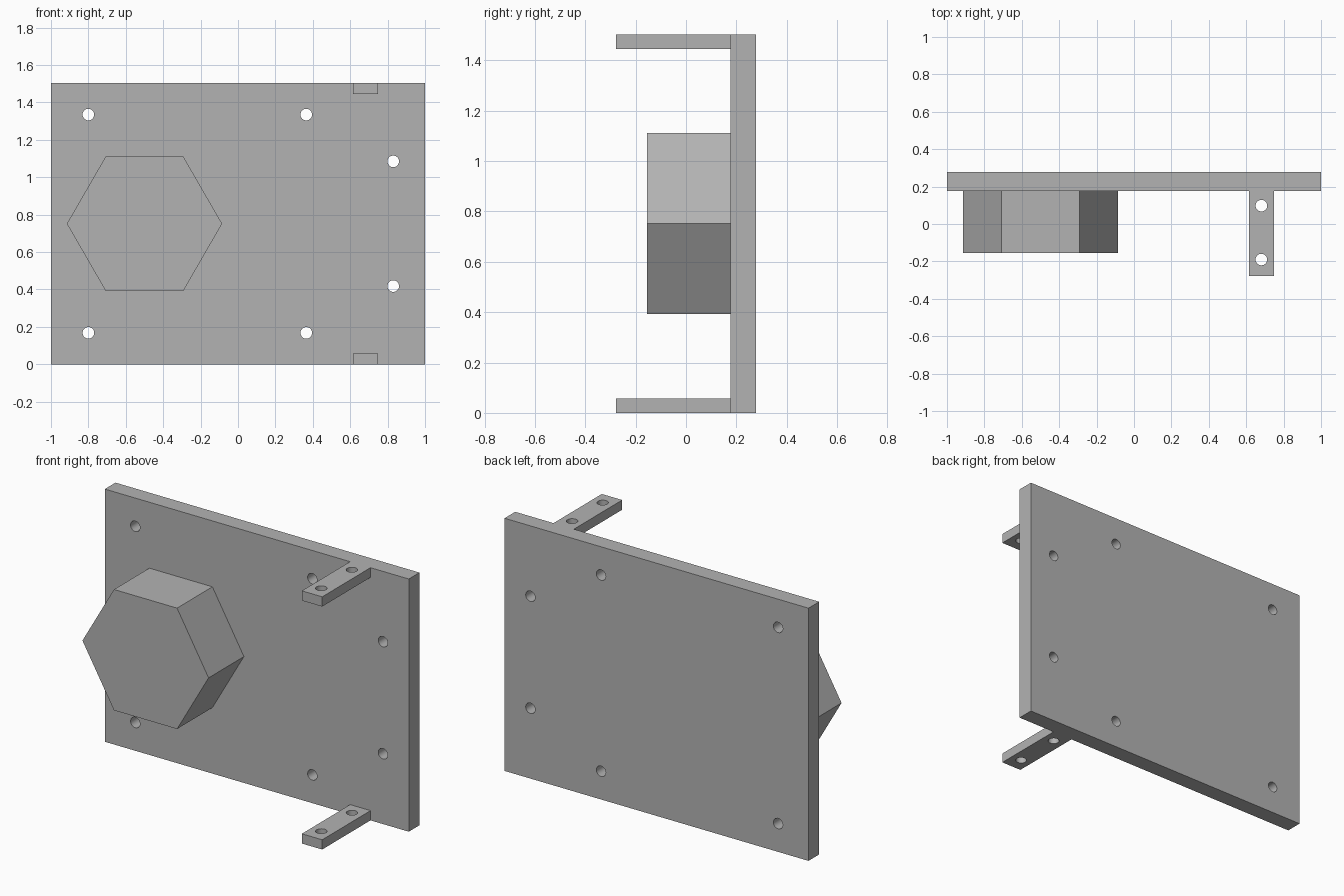
import bpy, math

if "Cube" in bpy.data.objects:
    bpy.data.objects.remove(bpy.data.objects["Cube"])

grey = bpy.data.materials.new("light_grey")
grey.diffuse_color = (0.45, 0.45, 0.45, 1)
grey.use_nodes = True
grey.node_tree.nodes["Principled BSDF"].inputs["Base Color"].default_value = grey.diffuse_color

FRONT, BACK = 0.177, 0.277   # plate faces in y
HEIGHT = 1.503
HOLE_R = 0.031


def box(name, x0, x1, y0, y1, z0, z1):
    bpy.ops.mesh.primitive_cube_add(size=1, location=((x0 + x1) / 2, (y0 + y1) / 2, (z0 + z1) / 2))
    ob = bpy.context.object
    ob.name = name
    ob.scale = (x1 - x0, y1 - y0, z1 - z0)
    bpy.ops.object.transform_apply(location=False, rotation=False, scale=True)
    ob.data.materials.append(grey)
    return ob


def drill(ob, centres, depth, rotation=(0, 0, 0)):
    """Cut round holes through a part and smooth their walls."""
    for c in centres:
        bpy.ops.mesh.primitive_cylinder_add(vertices=32, radius=HOLE_R, depth=depth,
                                            location=c, rotation=rotation)
        cutter = bpy.context.object
        cutter.hide_render = True
        mod = ob.modifiers.new("hole", 'BOOLEAN')
        mod.operation = 'DIFFERENCE'
        mod.solver = 'EXACT'
        mod.object = cutter
        bpy.ops.object.select_all(action='DESELECT')
        ob.select_set(True)
        bpy.context.view_layer.objects.active = ob
        bpy.ops.object.modifier_apply(modifier=mod.name)
        bpy.data.objects.remove(cutter)
    bpy.ops.object.shade_smooth_by_angle(angle=math.radians(30))


# Upright plate with six mounting holes
plate = box("back_plate", -1, 1, FRONT, BACK, 0, HEIGHT)
holes = [(-0.8, 0.168), (-0.8, 1.335), (0.365, 0.168), (0.365, 1.335), (0.83, 0.418), (0.83, 1.085)]
drill(plate, [(x, (FRONT + BACK) / 2, z) for x, z in holes], 0.3, (math.pi / 2, 0, 0))

# Hexagonal boss, corners pointing left and right
bpy.ops.mesh.primitive_cylinder_add(vertices=6, radius=0.415, depth=FRONT + 0.155,
                                    location=(-0.5, (FRONT - 0.155) / 2, HEIGHT / 2),
                                    rotation=(math.pi / 2, math.pi / 6, 0))
boss = bpy.context.object
boss.name = "hex_boss"
boss.data.materials.append(grey)

# Drilled tabs at the top and bottom edges
for name, z in (("bottom_tab", 0), ("top_tab", HEIGHT - 0.058)):
    tab = box(name, 0.614, 0.748, -0.277, FRONT, z, z + 0.058)
    drill(tab, [(0.681, y, z + 0.029) for y in (-0.19, 0.098)], 0.2)
